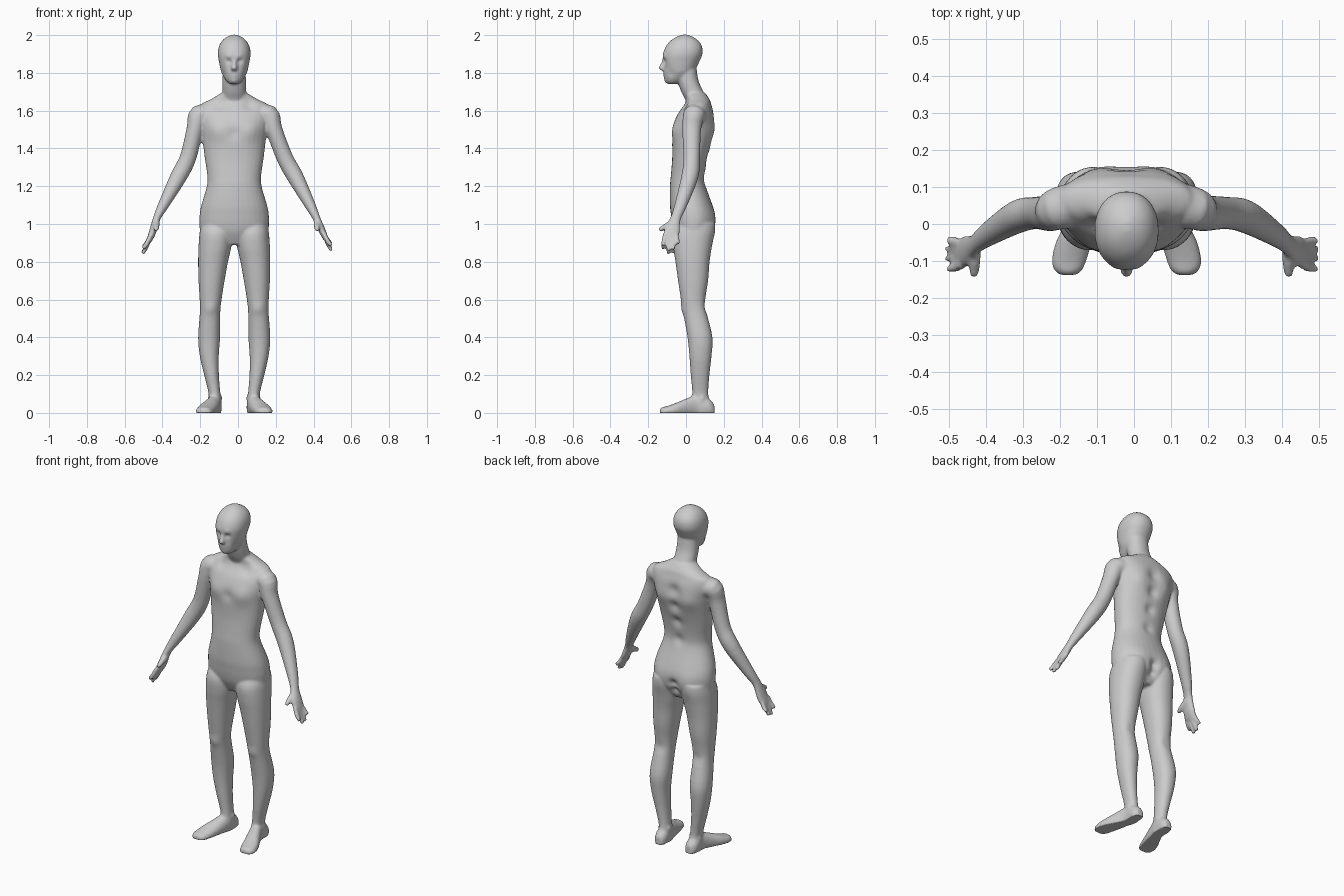
import bpy, bmesh, math
from mathutils import Vector

CX = -0.02          # symmetry line of the trunk and legs
bm = bmesh.new()


def smooth_rows(rows, n=4):
    """Catmull-Rom interpolation of number rows."""
    out = []
    for i in range(len(rows) - 1):
        p0, p1 = rows[max(i - 1, 0)], rows[i]
        p2, p3 = rows[i + 1], rows[min(i + 2, len(rows) - 1)]
        for k in range(n):
            t = k / n
            out.append([0.5 * (2 * b + (c - a) * t + (2 * a - 5 * b + 4 * c - d) * t * t
                               + (3 * b - a - 3 * c + d) * t ** 3)
                        for a, b, c, d in zip(p0, p1, p2, p3)])
    out.append(list(rows[-1]))
    return out


def loft(rings, sides=32, power=0.92):
    """Closed skin over rings given as (centre, half axis a, half axis b)."""
    loops = []
    for c, a, b in rings:
        loop = []
        for k in range(sides):
            t = 2 * math.pi * k / sides
            u, v = math.cos(t), math.sin(t)
            u = math.copysign(abs(u) ** power, u)
            v = math.copysign(abs(v) ** power, v)
            loop.append(bm.verts.new(c + a * u + b * v))
        loops.append(loop)
    faces = [bm.faces.new(loops[0]), bm.faces.new(loops[-1])]
    for p, q in zip(loops, loops[1:]):
        for k in range(sides):
            j = (k + 1) % sides
            faces.append(bm.faces.new((p[k], p[j], q[j], q[k])))
    bmesh.ops.recalc_face_normals(bm, faces=faces)


def stack(rows, side=1):
    """Horizontal rings: z, centre x, half width, front y, back y."""
    loft([(Vector((CX + side * x, (f + b) / 2, z)), Vector((w, 0, 0)), Vector((0, (b - f) / 2, 0)))
          for z, x, w, f, b in smooth_rows(rows)])


def tube(rows):
    """Rings across a path: x, y, z, thickness radius, width radius."""
    rows = smooth_rows(rows)
    pts = [Vector(r[:3]) for r in rows]
    rings = []
    for i, r in enumerate(rows):
        t = (pts[min(i + 1, len(pts) - 1)] - pts[max(i - 1, 0)]).normalized()
        ref = Vector((0, 1, 0)) if abs(t.y) < 0.8 else Vector((1, 0, 0))
        a = t.cross(ref).normalized()
        rings.append((pts[i], a * r[3], a.cross(t).normalized() * r[4]))
    loft(rings, 20, 1)


# trunk
stack([(0.89, 0, 0.09, -0.03, 0.10), (0.95, 0, 0.172, -0.06, 0.14), (1.0, 0, 0.184, -0.073, 0.152),
       (1.05, 0, 0.183, -0.08, 0.153), (1.1, 0, 0.174, -0.085, 0.14), (1.2, 0, 0.145, -0.085, 0.105),
       (1.26, 0, 0.143, -0.08, 0.10), (1.35, 0, 0.156, -0.073, 0.115), (1.45, 0, 0.168, -0.073, 0.142),
       (1.52, 0, 0.18, -0.068, 0.152), (1.58, 0, 0.19, -0.045, 0.15), (1.63, 0, 0.18, -0.01, 0.135),
       (1.66, 0, 0.125, 0.0, 0.125), (1.695, 0, 0.065, -0.01, 0.10)])
# neck
stack([(1.58, 0, 0.08, 0.02, 0.13), (1.65, 0, 0.068, 0.0, 0.122), (1.70, 0, 0.063, -0.025, 0.092),
       (1.76, 0, 0.062, -0.045, 0.066), (1.83, 0, 0.06, -0.05, 0.055)])
# head
stack([(1.742, 0, 0.024, -0.097, -0.05), (1.76, 0, 0.044, -0.11, -0.01), (1.80, 0, 0.067, -0.117, 0.04),
       (1.83, 0, 0.075, -0.116, 0.056), (1.86, 0, 0.081, -0.122, 0.071), (1.90, 0, 0.087, -0.122, 0.087),
       (1.94, 0, 0.081, -0.107, 0.085), (1.97, 0, 0.064, -0.082, 0.066), (1.99, 0, 0.04, -0.052, 0.037),
       (2.002, 0, 0.012, -0.022, 0.01)])
# nose
stack([(1.87, 0, 0.009, -0.125, -0.1), (1.845, 0, 0.011, -0.136, -0.1),
       (1.825, 0, 0.017, -0.146, -0.1), (1.81, 0, 0.013, -0.125, -0.1)])

# legs and feet
for s in (-1, 1):
    stack([(1.0, 0.09, 0.085, -0.05, 0.145), (0.95, 0.096, 0.088, -0.07, 0.148),
           (0.88, 0.102, 0.087, -0.068, 0.137), (0.8, 0.112, 0.079, -0.056, 0.125),
           (0.7, 0.12, 0.069, -0.042, 0.117), (0.6, 0.125, 0.058, -0.027, 0.103),
           (0.53, 0.128, 0.054, -0.015, 0.11), (0.4, 0.133, 0.058, 0.008, 0.14),
           (0.3, 0.132, 0.05, 0.018, 0.135), (0.2, 0.12, 0.039, 0.025, 0.124),
           (0.1, 0.104, 0.031, 0.033, 0.118), (0.05, 0.102, 0.034, 0.02, 0.13),
           (0.0, 0.102, 0.034, 0.02, 0.135)], s)
    foot = [(0.15, 0.10, 0.02, 0.045), (0.12, 0.102, 0.036, 0.075), (0.06, 0.105, 0.036, 0.095),
            (0.0, 0.124, 0.043, 0.075), (-0.05, 0.143, 0.049, 0.054), (-0.1, 0.156, 0.047, 0.036),
            (-0.125, 0.158, 0.038, 0.03), (-0.138, 0.158, 0.022, 0.022)]
    loft([(Vector((CX + s * x, y, (h - 0.02) / 2)), Vector((w, 0, 0)), Vector((0, 0, (h + 0.02) / 2)))
          for y, x, w, h in smooth_rows(foot)])

# arms and hands: outward x per joint, then shared depth, height and radii
joints = [(0.055, 1.57, 0.052, 0.062), (0.042, 1.575, 0.056, 0.058), (0.03, 1.5, 0.045, 0.05),
          (0.03, 1.35, 0.044, 0.044), (0.02, 1.25, 0.044, 0.045), (-0.028, 1.1, 0.029, 0.033),
          (-0.055, 1.03, 0.02, 0.028), (-0.073, 0.97, 0.019, 0.042), (-0.08, 0.925, 0.014, 0.039)]
fingers = [(-0.033, -0.043, -0.045), (-0.012, -0.014, -0.072), (0.01, 0.014, -0.066), (0.03, 0.036, -0.035)]
for s, xs, dz in ((1, (0.10, 0.163, 0.19, 0.248, 0.303, 0.382, 0.416, 0.443, 0.463), 0.0),
                  (-1, (0.14, 0.205, 0.228, 0.265, 0.315, 0.395, 0.43, 0.453, 0.472), -0.015)):
    tube([(s * x, y, z + (dz if z < 1 else 0), a, b) for x, (y, z, a, b) in zip(xs, joints)])
    kx, ky, kz = xs[-1], -0.08, 0.93 + dz
    for y0, y1, drop in fingers:
        tube([(s * (kx - 0.008), ky + y0 * 0.9, kz + 0.02, 0.012, 0.012),
              (s * (kx + 0.012), ky + (y0 + y1) / 2, kz + drop * 0.45, 0.0125, 0.0125),
              (s * (kx + 0.032), ky + y1, kz + drop, 0.0095, 0.0095)])
    tx = xs[6]
    tube([(s * tx, -0.06, 1.01, 0.016, 0.016), (s * (tx + 0.002), -0.10, 0.99, 0.017, 0.017),
          (s * (tx + 0.003), -0.142, 0.968, 0.011, 0.011)])

# fuse all parts into one smooth skin
mesh = bpy.data.meshes.new("body")
bm.to_mesh(mesh)
bm.free()
body = bpy.data.objects.new("body", mesh)
bpy.context.collection.objects.link(body)
fuse = body.modifiers.new("fuse", 'REMESH')
fuse.mode = 'VOXEL'
fuse.voxel_size = 0.007
relax = body.modifiers.new("relax", 'SMOOTH')
relax.factor = 0.5
relax.iterations = 5
skin = bpy.data.meshes.new_from_object(body.evaluated_get(bpy.context.evaluated_depsgraph_get()))
body.modifiers.clear()
body.data = skin

# sculpted anatomy: x, y, z, radius, push along the normal (mirrored)
bumps = [(0.03, -0.115, 1.862, 0.017, -0.011),   # eye sockets
         (0.03, -0.12, 1.885, 0.018, 0.004),     # brows
         (0, -0.115, 1.787, 0.014, 0.004),       # lips
         (0, -0.11, 1.757, 0.016, 0.005),        # chin
         (0.055, -0.08, 1.80, 0.022, -0.005),    # cheeks
         (0.085, -0.06, 1.49, 0.05, 0.010),      # chest muscles
         (0, -0.07, 1.48, 0.03, -0.006),         # breastbone
         (0.08, -0.01, 1.63, 0.03, -0.008),      # collar hollows
         (0.09, 0.14, 1.50, 0.05, 0.009),        # shoulder blades
         (0, 0.15, 1.55, 0.04, -0.016), (0, 0.14, 1.45, 0.035, -0.016),
         (0, 0.115, 1.35, 0.03, -0.012), (0, 0.10, 1.24, 0.03, -0.009),   # spine
         (0.085, 0.14, 1.0, 0.06, 0.009),        # buttocks
         (0, 0.145, 0.99, 0.025, -0.022), (0, 0.14, 0.94, 0.025, -0.02),
         (0.125, -0.02, 0.55, 0.03, 0.006),      # kneecaps
         (0.125, 0.105, 0.56, 0.03, -0.006),     # knee hollows
         (0.07, 0.085, 0.08, 0.016, 0.007), (0.14, 0.085, 0.075, 0.016, 0.007)]  # ankles
skin.update()
spots = [(Vector((CX + s * x, y, z)), r, d) for x, y, z, r, d in bumps for s in ((1, -1) if x else (1,))]
shifts = []
for v in skin.vertices:
    move = Vector((0, 0, 0))
    for c, r, d in spots:
        q = (v.co - c).length / r
        if q < 3:
            move += v.normal * d * math.exp(-q * q)
    shifts.append(move)
for v, move in zip(skin.vertices, shifts):
    v.co += move
    v.co.z = max(v.co.z, 0)     # flat soles

bpy.context.view_layer.objects.active = body
body.select_set(True)
bpy.ops.object.shade_smooth()
